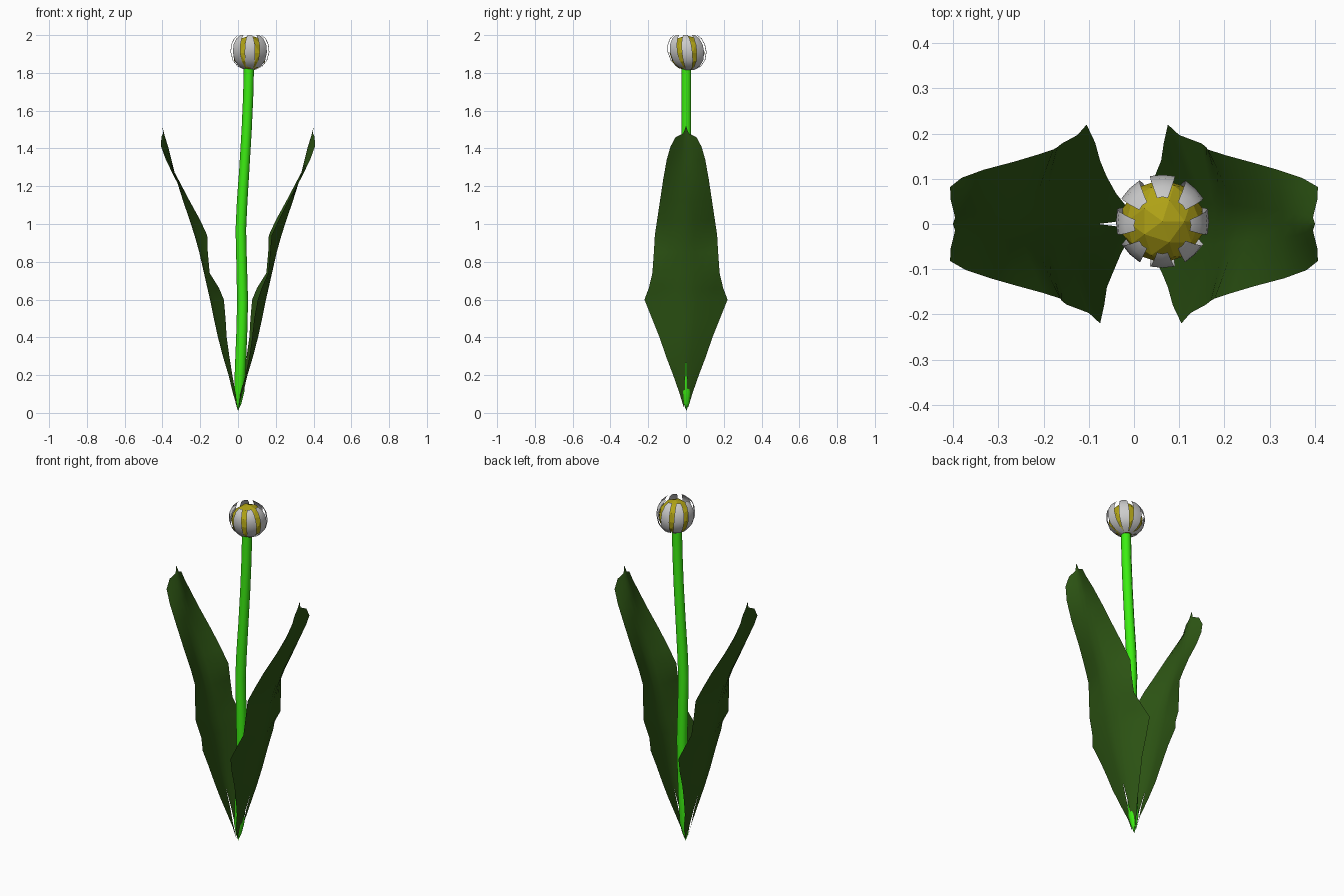
import bpy, bmesh, math
from mathutils import Vector


def material(name, rgb):
    m = bpy.data.materials.new(name)
    m.diffuse_color = (*rgb, 1)
    return m


def mesh_object(name, bm, mat=None, smooth=True):
    me = bpy.data.meshes.new(name)
    bm.to_mesh(me)
    bm.free()
    ob = bpy.data.objects.new(name, me)
    bpy.context.collection.objects.link(ob)
    for p in me.polygons:
        p.use_smooth = smooth
    if mat:
        me.materials.append(mat)
    return ob


def skin(bm, rows, closed=False):
    """Bridge successive rows of points with quads."""
    vs = [[bm.verts.new(p) for p in r] for r in rows]
    n = len(vs[0])
    for a, b in zip(vs, vs[1:]):
        for i in range(n if closed else n - 1):
            j = (i + 1) % n
            bm.faces.new((a[i], a[j], b[j], b[i]))
    bmesh.ops.remove_doubles(bm, verts=bm.verts, dist=0.0005)


stem_green = material("stem_green", (0.045, 0.85, 0.006))
leaf_green = material("leaf_green", (0.027, 0.093, 0.007))
yellow = material("yellow", (0.43, 0.36, 0.008))

# Stem: (x, z, radius), pointed at the root
path = [(0, 0.01, 0), (0.003, 0.05, 0.015), (0.006, 0.11, 0.027),
        (0.013, 0.25, 0.029), (0.021, 0.45, 0.029), (0.024, 0.6, 0.029),
        (0.019, 0.8, 0.028), (0.015, 0.97, 0.028), (0.022, 1.12, 0.028),
        (0.034, 1.3, 0.027), (0.046, 1.5, 0.027), (0.054, 1.68, 0.027),
        (0.058, 1.85, 0.027)]
bm = bmesh.new()
skin(bm, [[(x + r * math.cos(i * math.pi / 5), 0.002 + r * math.sin(i * math.pi / 5), z)
           for i in range(10)] for x, z, r in path], closed=True)
mesh_object("stem", bm, stem_green)

# Leaves: (z, midrib distance, edge distance, half width, extra on one edge)
profile = [(0.03, 0.004, 0.004, 0.012, 0), (0.1, 0.026, 0.012, 0.033, 0),
           (0.2, 0.05, 0.03, 0.068, 0.01), (0.3, 0.08, 0.046, 0.106, 0.015),
           (0.4, 0.106, 0.06, 0.14, 0.015), (0.5, 0.128, 0.066, 0.18, 0.02),
           (0.6, 0.148, 0.075, 0.22, 0.03), (0.66, 0.162, 0.1, 0.197, 0.025),
           (0.74, 0.18, 0.15, 0.178, 0.01), (0.85, 0.205, 0.16, 0.17, 0.01),
           (0.94, 0.23, 0.163, 0.165, 0.015), (1.02, 0.256, 0.2, 0.153, 0.015),
           (1.12, 0.29, 0.255, 0.138, 0.01), (1.24, 0.328, 0.318, 0.12, 0.015),
           (1.34, 0.352, 0.372, 0.102, 0.01), (1.41, 0.37, 0.407, 0.082, 0),
           (1.46, 0.386, 0.406, 0.055, 0), (1.48, 0.391, 0.396, 0.014, 0),
           (1.52, 0.401, 0.401, 0.0, 0)]
for side, name in ((1, "leaf_right"), (-1, "leaf_left")):
    bm = bmesh.new()
    # two halves folded at the midrib, with a slit near the root
    for half in (1, -1):
        rows = []
        for z, mid, edge, w, extra in profile:
            gap = max(0, 0.011 * (1 - z / 0.3))
            end = edge + (extra if half < 0 else 0)
            rows.append([(side * (mid + (end - mid) * u ** 1.25),
                          side * half * (gap + (w - gap) * u), z)
                         for u in (0, 0.25, 0.5, 0.75, 1)])
        skin(bm, [r if half > 0 else r[::-1] for r in rows])
    mesh_object(name, bm, leaf_green)

# Flower centre
head = Vector((0.063, 0.006, 0))
bm = bmesh.new()
bmesh.ops.create_icosphere(bm, subdivisions=2, radius=0.093)
bmesh.ops.translate(bm, verts=bm.verts, vec=head + Vector((0, 0, 1.905)))
mesh_object("flower_centre", bm, yellow, smooth=False)

# Petals folded up around the centre: (radius, z, half width)
petal = [(0.025, 1.815, 0.01), (0.065, 1.834, 0.021), (0.091, 1.866, 0.026),
         (0.103, 1.91, 0.028), (0.099, 1.95, 0.026), (0.084, 1.982, 0.02),
         (0.063, 2.0, 0.012)]
for k in range(8):
    a = k * math.pi / 4
    out = Vector((math.cos(a), math.sin(a), 0))
    across = Vector((-math.sin(a), math.cos(a), 0))
    bm = bmesh.new()
    skin(bm, [[head + out * (r - 0.003 * u * u) + across * w * u
               + Vector((0, -0.1 * (z - 1.91), z))
               for u in (-1, 0, 1)] for r, z, w in petal])
    mesh_object(f"petal_{k + 1}", bm)
